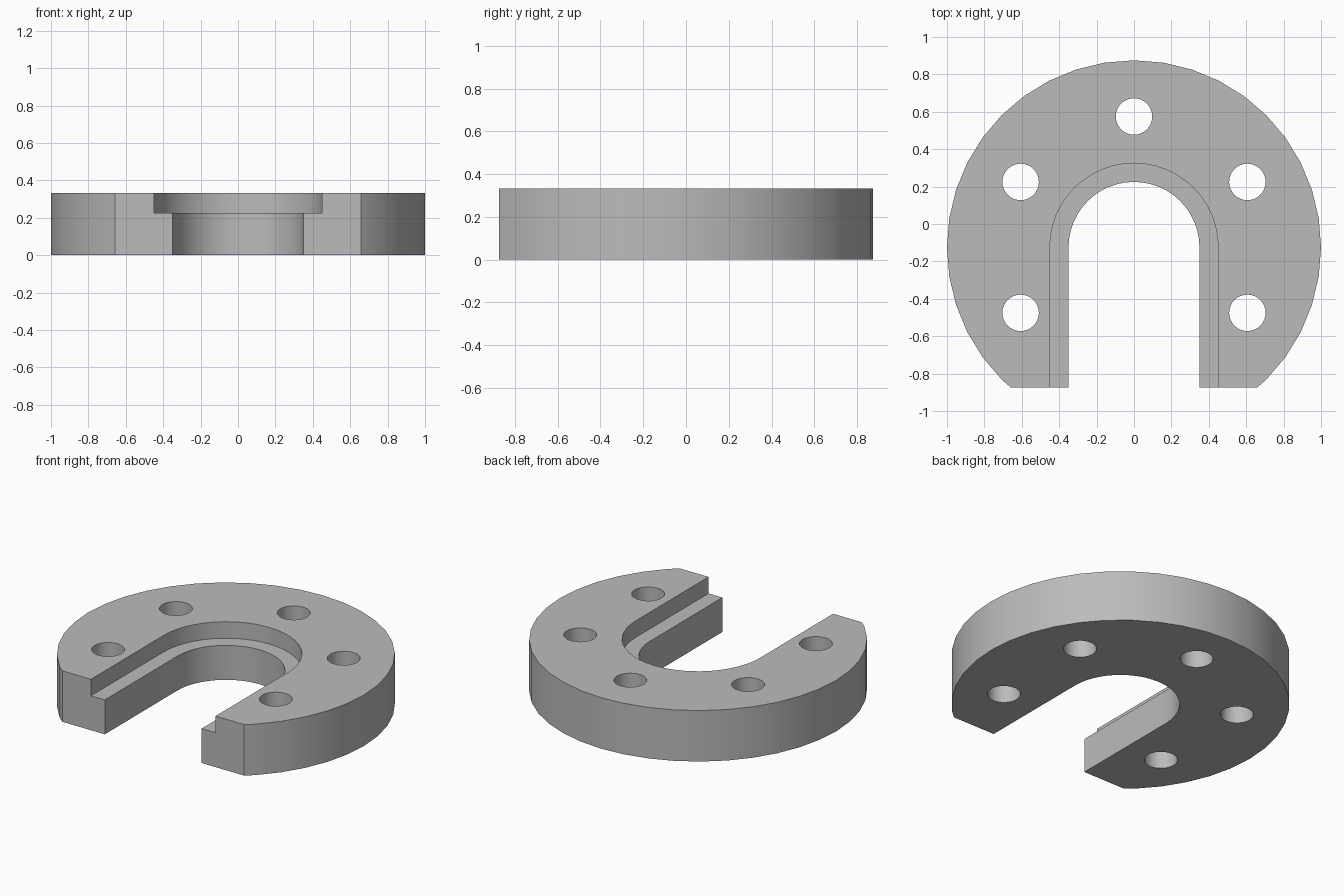
import bpy
import bmesh
from math import cos, sin, pi, radians

if "Cube" in bpy.data.objects:
    bpy.data.objects.remove(bpy.data.objects["Cube"], do_unlink=True)

CENTRE_Y = -0.125
HEIGHT = 0.333
LEDGE_Z = 0.225
FRONT_Y = -0.875


def arc(radius, start, end, steps, cx=0.0, cy=CENTRE_Y):
    """Points along an arc, both ends included."""
    angles = [start + (end - start) * i / steps for i in range(steps + 1)]
    return [(cx + radius * cos(a), cy + radius * sin(a)) for a in angles]


def circle(radius, sides, cx=0.0, cy=CENTRE_Y):
    return arc(radius, 0, 2 * pi, sides, cx, cy)[:-1]


def prism(name, outline, z0, z1):
    """Extrude a flat outline between two heights."""
    bm = bmesh.new()
    base = bm.faces.new([bm.verts.new((x, y, z0)) for x, y in outline])
    top = bmesh.ops.extrude_face_region(bm, geom=[base])["geom"]
    verts = [v for v in top if isinstance(v, bmesh.types.BMVert)]
    bmesh.ops.translate(bm, vec=(0, 0, z1 - z0), verts=verts)
    bmesh.ops.recalc_face_normals(bm, faces=bm.faces)
    mesh = bpy.data.meshes.new(name)
    bm.to_mesh(mesh)
    bm.free()
    obj = bpy.data.objects.new(name, mesh)
    bpy.context.collection.objects.link(obj)
    return obj


def slot(radius):
    """U-shaped outline, open past the front."""
    return arc(radius, 0, pi, 24) + [(-radius, -2), (radius, -2)]


# Round plate
plate = prism("slotted_flange", circle(1.0, 40), 0, HEIGHT)

# Cutters: flat front, through slot, wider stepped slot, bolt holes
cutters = [
    prism("front_cutter", [(-2, -2), (2, -2), (2, FRONT_Y), (-2, FRONT_Y)], -1, 1),
    prism("slot_cutter", slot(0.35), -1, 1),
    prism("ledge_cutter", slot(0.45), LEDGE_Z, 1),
]
for degrees in (-30, 30, 90, 150, 210):
    a = radians(degrees)
    hole = circle(0.0975, 32, 0.7 * cos(a), CENTRE_Y + 0.7 * sin(a))
    cutters.append(prism("bolt_hole_cutter", hole, -1, 1))

bpy.ops.object.select_all(action="DESELECT")
plate.select_set(True)
bpy.context.view_layer.objects.active = plate
for cutter in cutters:
    mod = plate.modifiers.new("cut", "BOOLEAN")
    mod.operation = "DIFFERENCE"
    mod.solver = "EXACT"
    mod.object = cutter
    bpy.ops.object.modifier_apply(modifier=mod.name)
    bpy.data.objects.remove(cutter, do_unlink=True)

# Plain grey metal
grey = bpy.data.materials.new("grey_metal")
grey.use_nodes = True
colour = (0.5, 0.5, 0.5, 1)
grey.diffuse_color = colour
grey.node_tree.nodes["Principled BSDF"].inputs["Base Color"].default_value = colour
plate.data.materials.clear()
plate.data.materials.append(grey)
for face in plate.data.polygons:
    face.material_index = 0

bpy.ops.object.shade_smooth_by_angle(angle=radians(30))
